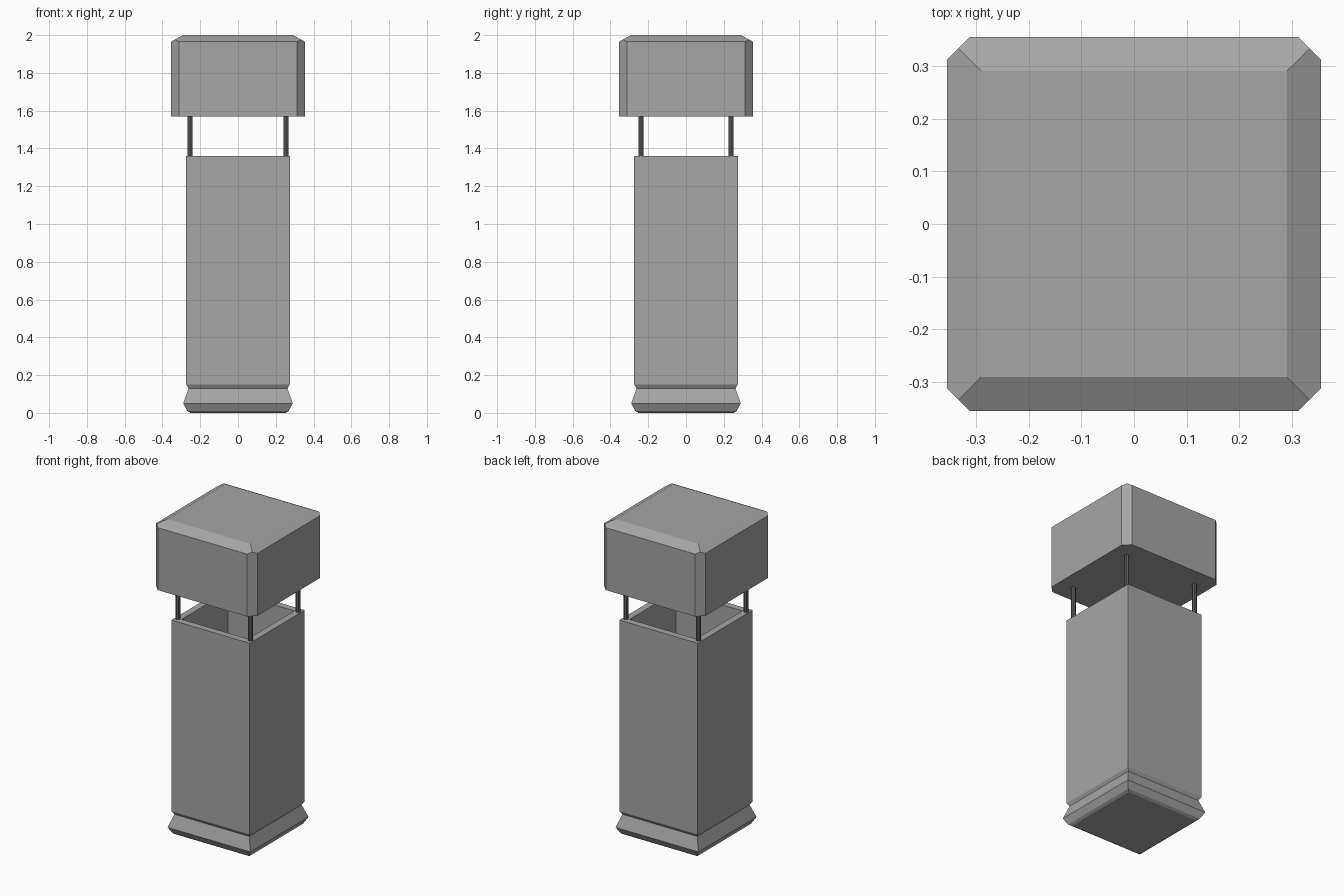
import bpy, bmesh, math
from mathutils import Vector

if "Cube" in bpy.data.objects:
    bpy.data.objects.remove(bpy.data.objects["Cube"])


def material(name, v):
    m = bpy.data.materials.new(name)
    m.diffuse_color = (v, v, v, 1)
    m.use_nodes = True
    m.node_tree.nodes["Principled BSDF"].inputs["Base Color"].default_value = m.diffuse_color
    return m


grey = material("grey", 0.38)
dark = material("dark grey", 0.12)


def finish(bm, name, mat):
    bmesh.ops.recalc_face_normals(bm, faces=bm.faces)
    me = bpy.data.meshes.new(name)
    bm.to_mesh(me)
    bm.free()
    me.materials.append(mat)
    ob = bpy.data.objects.new(name, me)
    bpy.context.collection.objects.link(ob)
    return ob


def square_loft(profile):
    """Stack of square rings (half width, z), capped at both ends."""
    bm = bmesh.new()
    rings = [[bm.verts.new((sx * h, sy * h, z))
              for sx, sy in ((-1, -1), (1, -1), (1, 1), (-1, 1))]
             for h, z in profile]
    for a, b in zip(rings, rings[1:]):
        for i in range(4):
            j = (i + 1) % 4
            bm.faces.new((a[i], a[j], b[j], b[i]))
    bm.faces.new(rings[0][::-1])
    bm.faces.new(rings[-1])
    return bm


# flared plinth, closed underneath
finish(square_loft([(0.252, 0.0), (0.268, 0.01), (0.29, 0.05),
                    (0.262, 0.13)]), "base", grey)

# hollow bin body: outside up, over the rim, down inside to the floor
finish(square_loft([(0.262, 0.13), (0.274, 0.15), (0.274, 1.36),
                    (0.232, 1.36), (0.232, 0.17)]), "body", grey)

# lid block with bevelled top edge and clipped vertical corners
bm = square_loft([(0.355, 1.57), (0.355, 1.965), (0.291, 2.0)])
for sx in (-1, 1):
    for sy in (-1, 1):
        geom = bm.verts[:] + bm.edges[:] + bm.faces[:]
        cut = bmesh.ops.bisect_plane(
            bm, geom=geom, dist=1e-6,
            plane_co=Vector((sx * 0.334, sy * 0.334, 1.8)),
            plane_no=Vector((sx, sy, 0)), clear_outer=True)
        edges = [e for e in cut["geom_cut"] if isinstance(e, bmesh.types.BMEdge)]
        bmesh.ops.holes_fill(bm, edges=edges, sides=0)
finish(bm, "lid", grey)

# four slim posts carrying the lid
for sx, side in ((-1, "left"), (1, "right")):
    for sy, end in ((-1, "front"), (1, "back")):
        bm = bmesh.new()
        bmesh.ops.create_cone(bm, cap_ends=True, segments=8, radius1=0.014,
                              radius2=0.014, depth=0.23)
        bmesh.ops.translate(bm, verts=bm.verts,
                            vec=(sx * 0.254, sy * 0.238, 1.465))
        finish(bm, f"post_{end}_{side}", dark)
